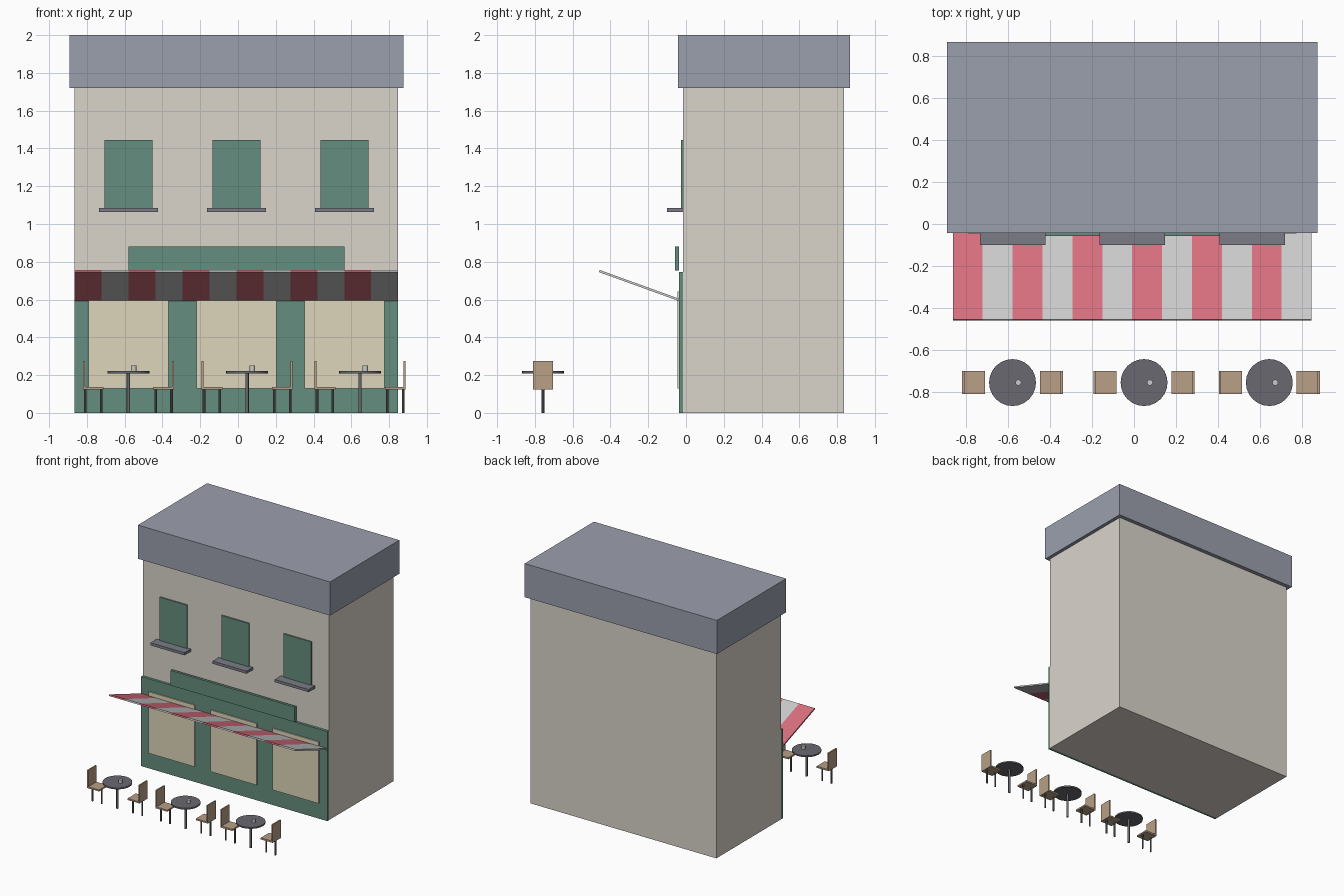
import bpy, math

if "Cube" in bpy.data.objects:
    bpy.data.objects.remove(bpy.data.objects["Cube"])


def material(name, rgb):
    m = bpy.data.materials.new(name)
    m.diffuse_color = (*rgb, 1)
    m.use_nodes = True
    m.node_tree.nodes["Principled BSDF"].inputs["Base Color"].default_value = m.diffuse_color
    return m


WALL = material("plaster", (0.70, 0.66, 0.60))
ROOF = material("slate", (0.33, 0.35, 0.42))
GREEN = material("green_paint", (0.13, 0.27, 0.21))
CREAM = material("lit_glass", (0.73, 0.66, 0.49))
STONE = material("sill_stone", (0.20, 0.20, 0.24))
RED = material("red_canvas", (0.69, 0.16, 0.21))
PALE = material("pale_canvas", (0.53, 0.53, 0.53))
WOOD = material("wood", (0.48, 0.35, 0.24))
METAL = material("metal", (0.14, 0.14, 0.16))
CHINA = material("china", (0.55, 0.55, 0.55))


def box(name, x, y, z, mat):
    """Box from (min, max) ranges on each axis."""
    bpy.ops.mesh.primitive_cube_add(
        size=1, location=[(a + b) / 2 for a, b in (x, y, z)])
    o = bpy.context.object
    o.name = name
    o.scale = [b - a for a, b in (x, y, z)]
    bpy.ops.object.transform_apply(location=False, rotation=False, scale=True)
    o.data.materials.append(mat)
    return o


def cylinder(name, x, y, z, r, mat, sides=24):
    bpy.ops.mesh.primitive_cylinder_add(
        vertices=sides, radius=r, depth=z[1] - z[0],
        location=(x, y, (z[0] + z[1]) / 2))
    o = bpy.context.object
    o.name = name
    o.data.materials.append(mat)
    bpy.ops.object.shade_smooth_by_angle()
    return o


# Building body and roof
X0, X1 = -0.865, 0.848
FRONT = -0.016
box("building_body", (X0, X1), (FRONT, 0.836), (0, 1.72), WALL)
box("roof_cornice", (-0.893, 0.877), (-0.042, 0.869), (1.72, 2.0), ROOF)

# Shopfront panel, display windows and blank sign board
box("shopfront", (X0, X1), (-0.037, FRONT), (0, 0.745), GREEN)
for x in (-0.58, -0.008, 0.563):
    box("shop_window", (x - 0.212, x + 0.212), (-0.046, -0.036), (0.13, 0.642), CREAM)
box("sign_board", (-0.58, 0.563), (-0.058, -0.037), (0.755, 0.88), GREEN)

# Upper windows with sills
for x in (-0.579, -0.008, 0.564):
    box("upper_window", (x - 0.127, x + 0.127), (-0.027, FRONT), (1.08, 1.445), GREEN)
    box("window_sill", (x - 0.156, x + 0.156), (-0.10, FRONT), (1.063, 1.085), STONE)

# Striped awning, rising away from the wall
rise, run = 0.152, 0.42
length = math.hypot(rise, run)
width = (X1 - X0) / 12
for i in range(12):
    x = X0 + i * width
    o = box("awning_stripe", (x, x + width), (-0.249 - length / 2, -0.249 + length / 2),
            (0.669, 0.681), PALE if i % 2 else RED)
    o.rotation_euler.x = -math.atan2(rise, run)

# Pavement tables, each with a cup and two facing chairs
Y = -0.757
for tx in (-0.58, 0.048, 0.646):
    cylinder("table_top", tx, Y, (0.209, 0.221), 0.112, METAL)
    cylinder("table_leg", tx, Y, (0, 0.212), 0.009, METAL, 12)
    cylinder("cup", tx + 0.028, Y, (0.221, 0.25), 0.014, CHINA, 16)
    for s in (-1, 1):
        cx = tx + s * 0.186
        outer = cx + s * 0.055
        box("chair_seat", (cx - 0.055, cx + 0.055), (Y - 0.054, Y + 0.054), (0.125, 0.138), WOOD)
        box("chair_back", sorted((outer, outer - s * 0.011)), (Y - 0.054, Y + 0.054),
            (0.13, 0.275), WOOD)
        for d in (-0.042, 0.042):
            cylinder("chair_leg", cx + d, Y, (0, 0.128), 0.007, METAL, 8)
